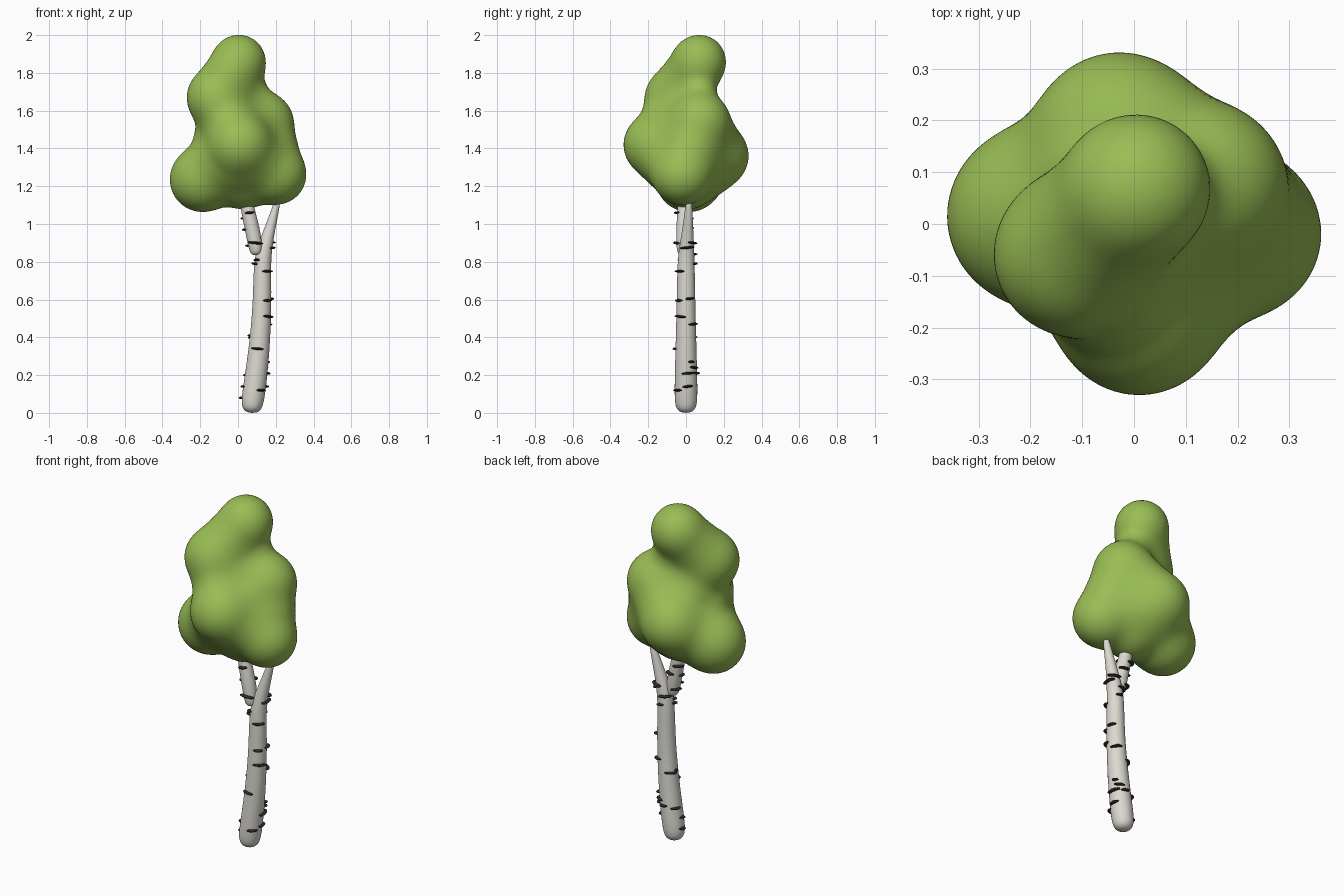
import bpy, bmesh, math
from mathutils import Vector, Matrix

old = bpy.data.objects.get("Cube")
if old:
    bpy.data.objects.remove(old, do_unlink=True)


def material(name, rgb):
    mat = bpy.data.materials.new(name)
    mat.use_nodes = True
    mat.diffuse_color = (*rgb, 1)
    mat.node_tree.nodes["Principled BSDF"].inputs["Base Color"].default_value = (*rgb, 1)
    return mat


leaf_green = material("leaf green", (0.32, 0.51, 0.09))
pale_bark = material("pale bark", (0.71, 0.69, 0.63))
dark_bark = material("dark bark", (0.025, 0.022, 0.02))


def add_object(name, bm, mat):
    mesh = bpy.data.meshes.new(name)
    bmesh.ops.recalc_face_normals(bm, faces=bm.faces)
    for f in bm.faces:
        f.smooth = True
    bm.to_mesh(mesh)
    bm.free()
    mesh.materials.append(mat)
    obj = bpy.data.objects.new(name, mesh)
    bpy.context.collection.objects.link(obj)
    return obj


# Rounded tapering limb lofted through (x, y, z, radius) stations
def limb(name, stations, sides=12):
    bm = bmesh.new()
    rings = []
    for i, (x, y, z, r) in enumerate(stations):
        before, after = stations[max(i - 1, 0)], stations[min(i + 1, len(stations) - 1)]
        axis = Vector(after[:3]) - Vector(before[:3])
        turn = Vector((0, 0, 1)).rotation_difference(axis)
        ring = []
        for k in range(sides):
            a = math.tau * k / sides
            ring.append(bm.verts.new(Vector((x, y, z)) + turn @ Vector((r * math.cos(a), r * math.sin(a), 0))))
        rings.append(ring)
    for low, high in zip(rings, rings[1:]):
        for k in range(sides):
            n = (k + 1) % sides
            bm.faces.new((low[k], low[n], high[n], high[k]))
    bm.faces.new(rings[0])
    bm.faces.new(rings[-1])
    obj = add_object(name, bm, pale_bark)
    sub = obj.modifiers.new("smooth", 'SUBSURF')
    sub.levels = sub.render_levels = 2
    return obj


trunk = [(0.071, 0, 0, 0.022), (0.072, 0, 0.016, 0.05), (0.076, 0, 0.055, 0.064),
         (0.097, 0, 0.2, 0.062), (0.118, 0, 0.4, 0.056), (0.129, 0, 0.6, 0.051),
         (0.128, 0, 0.78, 0.048), (0.140, 0.003, 0.87, 0.042), (0.170, 0.01, 0.98, 0.029),
         (0.202, 0.015, 1.09, 0.020), (0.208, 0.015, 1.125, 0.014)]
branch = [(0.099, -0.014, 0.835, 0.024), (0.096, -0.014, 0.86, 0.039),
          (0.077, -0.012, 0.97, 0.041), (0.05, -0.01, 1.08, 0.038), (0.02, 0, 1.25, 0.03)]
limb("trunk", trunk)
limb("side_branch", branch)

# Dark bark marks: flattened beads on the limb surface, as (height, angle, half width)
trunk_marks = [
    (0.08, 175, 0.022), (0.12, -50, 0.03), (0.14, 10, 0.03), (0.14, 185, 0.022),
    (0.20, 150, 0.03), (0.21, 15, 0.04), (0.24, 50, 0.03), (0.27, 30, 0.018),
    (0.21, 80, 0.026), (0.34, -100, 0.034), (0.41, 178, 0.014), (0.47, 50, 0.034),
    (0.51, -40, 0.038), (0.595, -55, 0.027), (0.605, 25, 0.026), (0.40, 142, 0.036),
    (0.75, -50, 0.035), (0.79, 80, 0.022), (0.79, -155, 0.022), (0.81, -140, 0.02),
    (0.875, 5, 0.04), (0.90, 60, 0.04), (0.84, 125, 0.038)]
branch_marks = [(0.90, -85, 0.042), (0.885, 150, 0.034), (0.97, 180, 0.02),
                (0.98, 70, 0.03), (1.03, 130, 0.032), (1.06, -80, 0.026)]


def station_at(stations, z):
    for a, b in zip(stations, stations[1:]):
        if a[2] <= z <= b[2]:
            t = (z - a[2]) / (b[2] - a[2])
            return [p + (q - p) * t for p, q in zip(a, b)]
    return stations[-1]


def bark_marks(name, stations, marks):
    bm = bmesh.new()
    for i, (z, degrees, half) in enumerate(marks):
        x, y, z, r = station_at(stations, z)
        place = (Matrix.Translation((x, y, z)) @ Matrix.Rotation(math.radians(degrees), 4, 'Z')
                 @ Matrix.Translation((r * 0.9, 0, 0))
                 @ Matrix.Rotation(math.radians(5 * (i % 3 - 1)), 4, 'X')
                 @ Matrix.Diagonal((0.02, half, 0.007, 1)))
        bmesh.ops.create_uvsphere(bm, u_segments=12, v_segments=8, radius=1, matrix=place)
    add_object(name, bm, dark_bark)


bark_marks("trunk_bark_marks", trunk, trunk_marks)
bark_marks("branch_bark_marks", branch, branch_marks)

# Foliage clumps: centre and radius
lobes = {
    "top": ((0.005, 0.07, 1.86), 0.14), "upper": ((-0.115, -0.06, 1.67), 0.154),
    "shoulder": ((0.137, 0.075, 1.54), 0.154), "left": ((-0.19, 0.015, 1.235), 0.17),
    "right": ((0.205, -0.02, 1.26), 0.155), "front": ((0.01, -0.17, 1.42), 0.159),
    "back": ((-0.03, 0.17, 1.36), 0.159), "core": ((0.01, 0, 1.4), 0.17),
    "base": ((0.03, 0.01, 1.21), 0.125)}
lobes = {name: (Vector(c), r) for name, (c, r) in lobes.items()}

# Bridging clumps halfway between neighbours, as a share of their mean radius
bridges = [("top", "upper", 0.87), ("top", "shoulder", 0.45), ("upper", "shoulder", 0.7),
           ("upper", "front", 0.68), ("upper", "core", 0.8), ("upper", "left", 0.35),
           ("upper", "back", 0.45), ("shoulder", "right", 0.87), ("shoulder", "front", 0.72),
           ("shoulder", "back", 0.86), ("left", "front", 0.75), ("left", "back", 0.72),
           ("left", "core", 0.8), ("right", "front", 0.76), ("right", "back", 0.82),
           ("front", "base", 0.88), ("back", "base", 0.88)]
clumps = list(lobes.values())
for a, b, share in bridges:
    (ca, ra), (cb, rb) = lobes[a], lobes[b]
    clumps.append(((ca + cb) / 2, (ra + rb) / 2 * share))
BLEND = 0.03


def field(p):
    total, gradient = 0, Vector()
    for c, r in clumps:
        d = p - c
        w = math.exp(-(d.length - r) / BLEND)
        total += w
        gradient += d.normalized() * w
    return -BLEND * math.log(total), gradient / total


# Fuse the clumps, then settle the skin on one softly blended surface
bm = bmesh.new()
for c, r in clumps:
    bmesh.ops.create_icosphere(bm, subdivisions=4, radius=r + 0.01, matrix=Matrix.Translation(c))
foliage = add_object("foliage", bm, leaf_green)
remesh = foliage.modifiers.new("fuse", 'REMESH')
remesh.mode = 'VOXEL'
remesh.voxel_size = 0.016
fused = bpy.data.meshes.new_from_object(foliage.evaluated_get(bpy.context.evaluated_depsgraph_get()))
foliage.modifiers.clear()

bm = bmesh.new()
bm.from_mesh(fused)
for step in range(4):
    bmesh.ops.smooth_vert(bm, verts=bm.verts, factor=0.5,
                          use_axis_x=True, use_axis_y=True, use_axis_z=True)
    for v in bm.verts:
        for newton in range(2):
            value, gradient = field(v.co)
            v.co -= gradient * (value / max(gradient.length_squared, 0.15))
for f in bm.faces:
    f.smooth = True
    f.material_index = 0
bm.to_mesh(foliage.data)
bm.free()
bpy.data.meshes.remove(fused)
